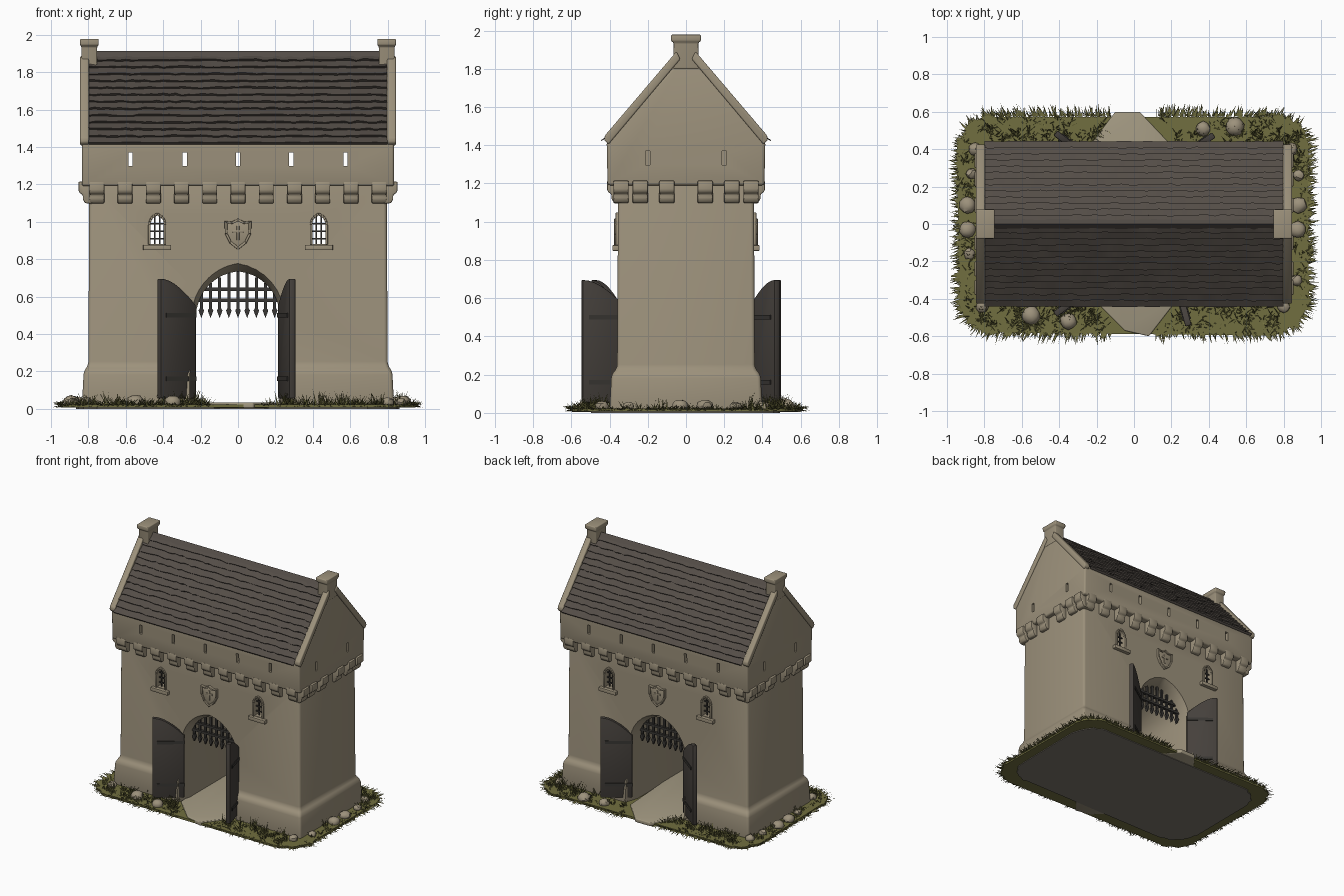
import bpy, bmesh, math, random
from mathutils import Vector, Matrix

random.seed(4)
cube = bpy.data.objects.get("Cube")
if cube:
    bpy.data.objects.remove(cube)


def material(name, r, g, b):
    m = bpy.data.materials.new(name)
    m.use_nodes = True
    m.diffuse_color = (r, g, b, 1)
    m.node_tree.nodes["Principled BSDF"].inputs["Base Color"].default_value = (r, g, b, 1)
    return m


STONE = material("sandstone", .335, .285, .2)
SLATE = material("roof slate", .088, .074, .063)
WOOD = material("dark timber", .06, .052, .045)
IRON = material("iron", .04, .037, .033)
GRASS = material("grass", .165, .158, .05)
PATH = material("path dust", .36, .315, .22)
EARTH = material("earth", .2, .18, .15)


def finish(name, bm, mat, bevel=0, cutters=(), segments=3):
    bmesh.ops.recalc_face_normals(bm, faces=bm.faces)
    mesh = bpy.data.meshes.new(name)
    bm.to_mesh(mesh)
    bm.free()
    mesh.materials.append(mat)
    ob = bpy.data.objects.new(name, mesh)
    bpy.context.collection.objects.link(ob)
    if bevel:
        mod = ob.modifiers.new("round", "BEVEL")
        mod.width, mod.segments, mod.limit_method = bevel, segments, "ANGLE"
    for c in cutters:
        mod = ob.modifiers.new("cut", "BOOLEAN")
        mod.object, mod.solver = c, "EXACT"
    if ob.modifiers:
        dg = bpy.context.evaluated_depsgraph_get()
        ob.data = bpy.data.meshes.new_from_object(ob.evaluated_get(dg))
        ob.modifiers.clear()
    ob.data.shade_smooth()
    ob.data.set_sharp_from_angle(angle=math.radians(35))
    return ob


def loft(bm, loops):
    rings = [[bm.verts.new(p) for p in loop] for loop in loops]
    n = len(rings[0])
    for a, b in zip(rings, rings[1:]):
        for i in range(n):
            bm.faces.new((a[i], a[(i + 1) % n], b[(i + 1) % n], b[i]))
    bm.faces.new(rings[0][::-1])
    bm.faces.new(rings[-1])


def lay(pts, axis, d):
    # put a 2D outline on the plane at distance d along an axis
    return [{"x": (d, p, q), "y": (p, d, q), "z": (p, q, d)}[axis] for p, q in pts]


def prism(bm, pts, axis, a, b):
    loft(bm, [lay(pts, axis, a), lay(pts, axis, b)])


def rect(w, h, cx=0, cy=0):
    return [(cx - w, cy - h), (cx + w, cy - h), (cx + w, cy + h), (cx - w, cy + h)]


def box(bm, x, y, z):
    prism(bm, [(x[0], y[0]), (x[1], y[0]), (x[1], y[1]), (x[0], y[1])], "z", *z)


def arch(w, base, spring, h, cx=0, n=8):
    # pointed arch outline from two arcs
    c = (h * h - w * w) / (2 * w)
    r, end = w + c, math.atan2(h, c)
    right = [(r * math.cos(end * i / n) - c, spring + r * math.sin(end * i / n)) for i in range(n + 1)]
    pts = [(w, base)] + right + [(-x, z) for x, z in right[-2::-1]] + [(-w, base)]
    return [(cx + x, z) for x, z in pts]


def cutter(name, *loops):
    bm = bmesh.new()
    loft(bm, loops)
    ob = finish(name, bm, STONE)
    ob.hide_render = True
    return ob


# Openings
gate, flare = arch(.225, -.1, .49, .245), arch(.265, -.1, .49, .32)
wall_cuts = [cutter("passage_cutter", lay(gate, "y", -.5), lay(gate, "y", .5))]
for s in (-1, 1):
    wall_cuts.append(cutter("flare_cutter", lay(flare, "y", s * .41), lay(gate, "y", s * .29)))
    win = arch(.037, .88, .985, .05, s * .432, 5)
    wall_cuts.append(cutter("window_cutter", lay(win, "y", -.5), lay(win, "y", .5)))
slit_cuts = []
for x in (-.575, -.285, 0, .285, .575):
    slit = rect(.011, .036, x, 1.333)
    slit_cuts.append(cutter("slit_cutter", lay(slit, "y", -.6), lay(slit, "y", .6)))
for s in (-1, 1):
    for y in (-.2, .2):
        slit = rect(.011, .036, y, 1.333)
        slit_cuts.append(cutter("side_slit_cutter", lay(slit, "x", s * .77), lay(slit, "x", s * .9)))

# Walls with battered plinth, and gabled upper storey
bm = bmesh.new()
loft(bm, [lay(rect(w, d), "z", z) for w, d, z in
          ((.835, .4, .01), (.825, .39, .2), (.8, .36, .235), (.795, .355, 1.21))])
finish("gatehouse_walls", bm, STONE, .018, wall_cuts)
bm = bmesh.new()
prism(bm, [(-.41, 1.19), (.41, 1.19), (.415, 1.42), (0, 1.885), (-.415, 1.42)], "x", -.835, .835)
finish("upper_storey", bm, STONE, .014, slit_cuts)
for c in wall_cuts + slit_cuts:
    bpy.data.objects.remove(c)

# Corbels under the upper storey
bm = bmesh.new()
profile = [(-.02, 1.215), (.055, 1.215), (.055, 1.165), (.045, 1.15), (.032, 1.145),
           (.032, 1.12), (.02, 1.1), (-.02, 1.095)]
spots = [((-.755 + .151 * i, s * .358), s * math.pi / 2) for i in range(11) for s in (-1, 1)]
spots += [((s * .798, y), (1 - s) * math.pi / 2)
          for y in (-.34, -.24, -.1, .1, .24, .34) for s in (-1, 1)]
for (x, y), a in spots:
    new = bmesh.new()
    prism(new, profile, "y", -.04, .04)
    new.transform(Matrix.Translation((x, y, 0)) @ Matrix.Rotation(a, 4, "Z"))
    tmp = bpy.data.meshes.new("tmp")
    new.to_mesh(tmp)
    new.free()
    bm.from_mesh(tmp)
    bpy.data.meshes.remove(tmp)
finish("corbels", bm, STONE, .008, segments=2)

# Gable copings and end chimneys
bm = bmesh.new()
for s in (-1, 1):
    for t in (-1, 1):
        prism(bm, [(t * .405, 1.405), (t * .427, 1.425), (t * .425, 1.45),
                   (t * .05, 1.89), (t * .03, 1.85)], "x", s * .797, s * .845)
finish("gable_copings", bm, STONE, .008)
bm = bmesh.new()
for s in (-1, 1):
    loft(bm, [lay(rect(w, d, s * .795), "z", z) for w, d, z in
              ((.042, .068, 1.8), (.042, .064, 1.935), (.05, .078, 1.945), (.05, .078, 1.978))])
finish("chimneys", bm, STONE, .008)

# Slate courses with uneven lower edges
bm = bmesh.new()
ROWS, COLS = 13, 48
for s in (-1, 1):
    foot, top = Vector((0, s * .428, 1.412)), Vector((0, 0, 1.892))
    out = Vector((0, s * .75, .66))
    for r in range(ROWS):
        strips = [[], [], []]
        for c in range(COLS + 1):
            x = Vector((-.8 + 1.6 * c / COLS, 0, 0))
            t = r / ROWS + (random.uniform(-.007, .007) if r else 0)
            lift = .02 + random.uniform(-.004, .003)
            for strip, u, h in zip(strips, (t, t, (r + 1) / ROWS + .01), (0, lift, .005)):
                strip.append(bm.verts.new(x + foot.lerp(top, min(u, 1)) + out * h))
        for a, b in zip(strips, strips[1:]):
            for c in range(COLS):
                bm.faces.new((a[c], a[c + 1], b[c + 1], b[c]))
prism(bm, [(-.03, 1.875), (.03, 1.875), (0, 1.912)], "x", -.8, .8)
finish("slate_roof", bm, SLATE)

# Window sills, surrounds and grilles, shields, portcullises
trim, iron = bmesh.new(), bmesh.new()
for f in (-1, 1):
    for s in (-1, 1):
        cx = s * .432
        box(trim, (cx - .075, cx + .075), (f * .34, f * .385), (.848, .877))
        outer, inner = arch(.048, .877, .985, .063, cx, 5), arch(.035, .877, .985, .048, cx, 5)
        for i in range(len(outer) - 1):
            prism(trim, [outer[i], outer[i + 1], inner[i + 1], inner[i]], "y", f * .35, f * .368)
        for dx in (-.013, .013):
            box(iron, (cx + dx - .004, cx + dx + .004), (f * .325, f * .333), (.87, 1.035))
        for z in (.91, .95, .99):
            box(iron, (cx - .04, cx + .04), (f * .324, f * .334), (z - .004, z + .004))
    half = [(0, .85), (.045, .885), (.07, .935), (.072, 1.005), (.035, 1.0), (0, 1.018)]
    shield = half + [(-x, z) for x, z in half[-2:0:-1]]
    prism(trim, shield, "y", f * .345, f * .366)
    small = [(x * .8, .94 + (z - .94) * .8) for x, z in shield]
    for i in range(len(shield)):
        j = (i + 1) % len(shield)
        prism(trim, [shield[i], shield[j], small[j], small[i]], "y", f * .36, f * .376)
    prism(trim, rect(.007, .04, 0, .94), "y", f * .36, f * .372)
    prism(trim, rect(.03, .007, 0, .95), "y", f * .36, f * .372)
    y = f * .27
    for i in range(-4, 5):
        x = i * .049
        box(iron, (x - .008, x + .008), (y - .008, y + .008), (.53, .76 - abs(x) * .6))
        prism(iron, [(x, .485), (x + .015, .525), (x, .55), (x - .015, .525)], "y", y - .01, y + .01)
    for z in (.58, .64):
        box(iron, (-.23, .23), (y - .012, y + .012), (z - .009, z + .009))
finish("window_trim_and_shields", trim, STONE, .003, segments=2)
finish("grilles_and_portcullises", iron, IRON)

# Open door leaves with iron straps
for name, hx, hy, tx, ty in (("front_right_door", -.235, -.345, -.425, -.485),
                             ("front_left_door", .23, -.32, .282, -.51),
                             ("back_left_door", .235, .345, .425, .475),
                             ("back_right_door", -.235, .345, -.405, .475)):
    turn = Matrix.Translation((hx, hy, 0)) @ Matrix.Rotation(math.atan2(ty - hy, tx - hx), 4, "Z")
    top = [(.232 * (1 - i / 8), .555 + .14 * math.sin(math.pi / 2 * (1 - i / 8))) for i in range(9)]
    leaf, strap = bmesh.new(), bmesh.new()
    prism(leaf, [(0, .055), (.232, .055)] + top, "y", -.017, .017)
    for z in (.16, .5):
        box(strap, (0, .2), (-.022, .022), (z - .012, z + .012))
    leaf.transform(turn)
    strap.transform(turn)
    finish(name, leaf, WOOD, .005, segments=2)
    finish(name + "_straps", strap, IRON)


# Ground: earth base, ragged lawn and path
def rounded(w, h, r, jitter, n=10):
    pts = []
    for k, (sx, sy) in enumerate(((1, 1), (-1, 1), (-1, -1), (1, -1))):
        for i in range(n + 1):
            a = math.pi / 2 * (k + i / n)
            d = r + random.uniform(-jitter, jitter)
            pts.append((sx * (w - r) + d * math.cos(a), sy * (h - r) + d * math.sin(a)))
    return pts


for name, pts, mat, z in (("earth_base", rounded(.86, .49, .2, .01), EARTH, (0, .02)),
                          ("lawn", rounded(.94, .585, .2, .012), GRASS, (.006, .024))):
    bm = bmesh.new()
    prism(bm, pts, "z", *z)
    finish(name, bm, mat)
bm = bmesh.new()
prism(bm, [(-.24, -.38), (-.05, -.57), (.08, -.6), (.25, -.38),
           (.2, .42), (.03, .6), (-.1, .6), (-.25, .4)], "z", .004, .034)
finish("path", bm, PATH, .006)

# Grass blades: upright tufts round the walls, splayed ones at the rim
bm = bmesh.new()


def blade(x, y, lean, height, width):
    a = random.uniform(0, math.tau)
    side = Vector((math.cos(a), math.sin(a), 0)) * width
    p = Vector((x, y, .018))
    bm.faces.new([bm.verts.new(v) for v in (p - side, p + side, p + lean + Vector((0, 0, height)))])


tufts = []
while len(tufts) < 230:
    x, y = random.uniform(-.93, .93), random.uniform(-.57, .57)
    on_path = abs(x) < .26 - max(0, abs(y) - .4) * .7
    if (abs(x) > .85 or abs(y) > .42) and not on_path and abs(x) / .93 + abs(y) / .57 < 1.8:
        tufts.append((x, y))
for x, y in tufts:
    tall = random.uniform(.035, .095) * (1 if abs(x) < .88 and abs(y) < .52 else .5)
    for i in range(9):
        lean = Vector((random.uniform(-.04, .04), random.uniform(-.04, .04), 0))
        blade(x + random.gauss(0, .012), y + random.gauss(0, .012), lean, tall * random.uniform(.5, 1), .005)
rim = rounded(.93, .575, .2, 0)
for (ax, ay), (bx, by) in zip(rim, rim[1:] + rim[:1]):
    for i in range(max(6, int(math.hypot(bx - ax, by - ay) * 260))):
        t = random.random()
        x, y = ax + (bx - ax) * t, ay + (by - ay) * t
        if abs(x) > .12:
            out = Vector((x * .4, y, 0)) if abs(y) > .5 else Vector((x, y * .4, 0))
            lean = out.normalized() * random.uniform(.02, .065)
            lean += Vector((random.uniform(-.02, .02), random.uniform(-.02, .02), 0))
            x1, y1 = x + lean.x, y + lean.y
            if abs(x1) < .995 and abs(y1) < .65:
                blade(x, y, lean, random.uniform(-.012, .02), .009)
finish("grass_blades", bm, GRASS)

# Boulders round the base
bm = bmesh.new()
for x, y, r in ((-.89, .1, .045), (-.89, -.03, .045), (.88, .1, .045), (.875, -.03, .045),
                (.54, .52, .05), (.37, .51, .04), (-.55, -.49, .05), (-.35, -.52, .045),
                (.8, -.44, .035), (-.81, -.44, .035), (.84, .4, .035), (-.85, .4, .035),
                (-.88, -.16, .03), (.88, .26, .03), (.87, -.3, .03), (-.87, .27, .03)):
    ball = bmesh.ops.create_icosphere(bm, subdivisions=2, radius=r, matrix=Matrix.Translation((x, y, .035)))
    for v in ball["verts"]:
        v.co.z = max(.01, .035 + (v.co.z - .035) * .8)
        v.co += Vector([random.uniform(-.003, .003) for _ in range(3)])
finish("boulders", bm, STONE)
